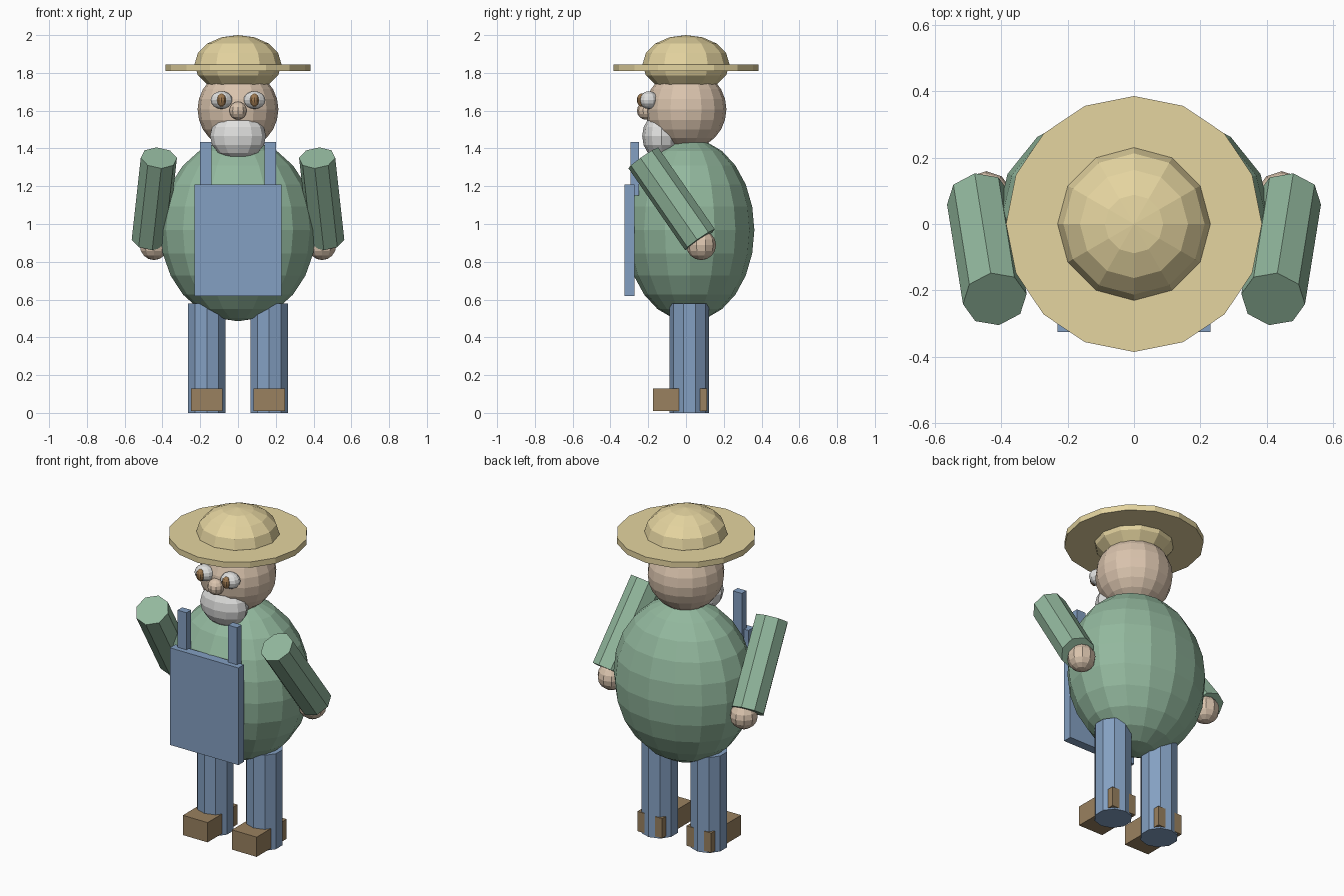
import bpy
from mathutils import Vector

cube = bpy.data.objects.get("Cube")
if cube:
    bpy.data.objects.remove(cube, do_unlink=True)


def material(name, r, g, b):
    m = bpy.data.materials.new(name)
    m.use_nodes = True
    m.diffuse_color = (r, g, b, 1)
    m.node_tree.nodes["Principled BSDF"].inputs["Base Color"].default_value = (r, g, b, 1)
    return m


straw = material("straw", 0.78, 0.66, 0.35)
skin = material("skin", 0.70, 0.55, 0.42)
shirt_green = material("shirt green", 0.29, 0.48, 0.34)
denim = material("denim blue", 0.23, 0.35, 0.54)
leather = material("leather brown", 0.32, 0.22, 0.115)
iris_brown = material("iris brown", 0.34, 0.19, 0.08)
white = material("white", 0.74, 0.74, 0.73)


def finish(name, mat):
    ob = bpy.context.object
    ob.name = ob.data.name = name
    ob.data.materials.append(mat)
    return ob


def ball(name, mat, centre, radii, segments=16, rings=12):
    bpy.ops.mesh.primitive_uv_sphere_add(segments=segments, ring_count=rings,
                                         radius=1, location=centre)
    bpy.context.object.scale = radii
    return finish(name, mat)


def box(name, mat, low, high):
    low, high = Vector(low), Vector(high)
    bpy.ops.mesh.primitive_cube_add(size=1, location=(low + high) / 2)
    bpy.context.object.scale = high - low
    return finish(name, mat)


def rod(name, mat, start, end, radius, sides):
    start, end = Vector(start), Vector(end)
    axis = end - start
    bpy.ops.mesh.primitive_cylinder_add(vertices=sides, radius=radius, depth=axis.length,
                                        location=(start + end) / 2)
    ob = bpy.context.object
    ob.rotation_euler = axis.to_track_quat('Z', 'Y').to_euler()
    return finish(name, mat)


# Torso and head
ball("body", shirt_green, (0, 0.02, 0.968), (0.412, 0.342, 0.483))
ball("head", skin, (0, 0, 1.607), (0.214, 0.214, 0.214))

# Face
ball("beard", white, (0, -0.13, 1.465), (0.148, 0.102, 0.125), 12, 8)
ball("nose", skin, (0, -0.212, 1.60), (0.048, 0.048, 0.048), 10, 8)

# Hat
ball("hat_crown", straw, (0, 0, 1.846), (0.23, 0.23, 0.154), 12, 8)
rod("hat_brim", straw, (0, 0, 1.81), (0, 0, 1.845), 0.385, 16)

# Overall bib
box("bib", denim, (-0.23, -0.325, 0.62), (0.23, -0.272, 1.21))

# Paired parts
for side, s in (("left", 1), ("right", -1)):
    ball(side + "_eye", white, (s * 0.087, -0.197, 1.656), (0.058, 0.05, 0.047), 12, 8)
    ball(side + "_iris", iris_brown, (s * 0.087, -0.235, 1.656), (0.025, 0.025, 0.035), 10, 8)
    x = s * 0.17
    box(side + "_strap", denim, (x - 0.03, -0.295, 1.15), (x + 0.03, -0.25, 1.435))
    rod(side + "_arm", shirt_green, (s * 0.467, 0.074, 0.917), (s * 0.419, -0.226, 1.35), 0.097, 8)
    ball(side + "_hand", skin, (s * 0.445, 0.08, 0.888), (0.079, 0.079, 0.079), 10, 8)
    x = s * 0.165
    rod(side + "_leg", denim, (x, 0.018, 0), (x, 0.018, 0.58), 0.105, 10)
    box(side + "_boot", leather, (x - 0.083, -0.175, 0.01), (x + 0.083, 0.112, 0.13))
